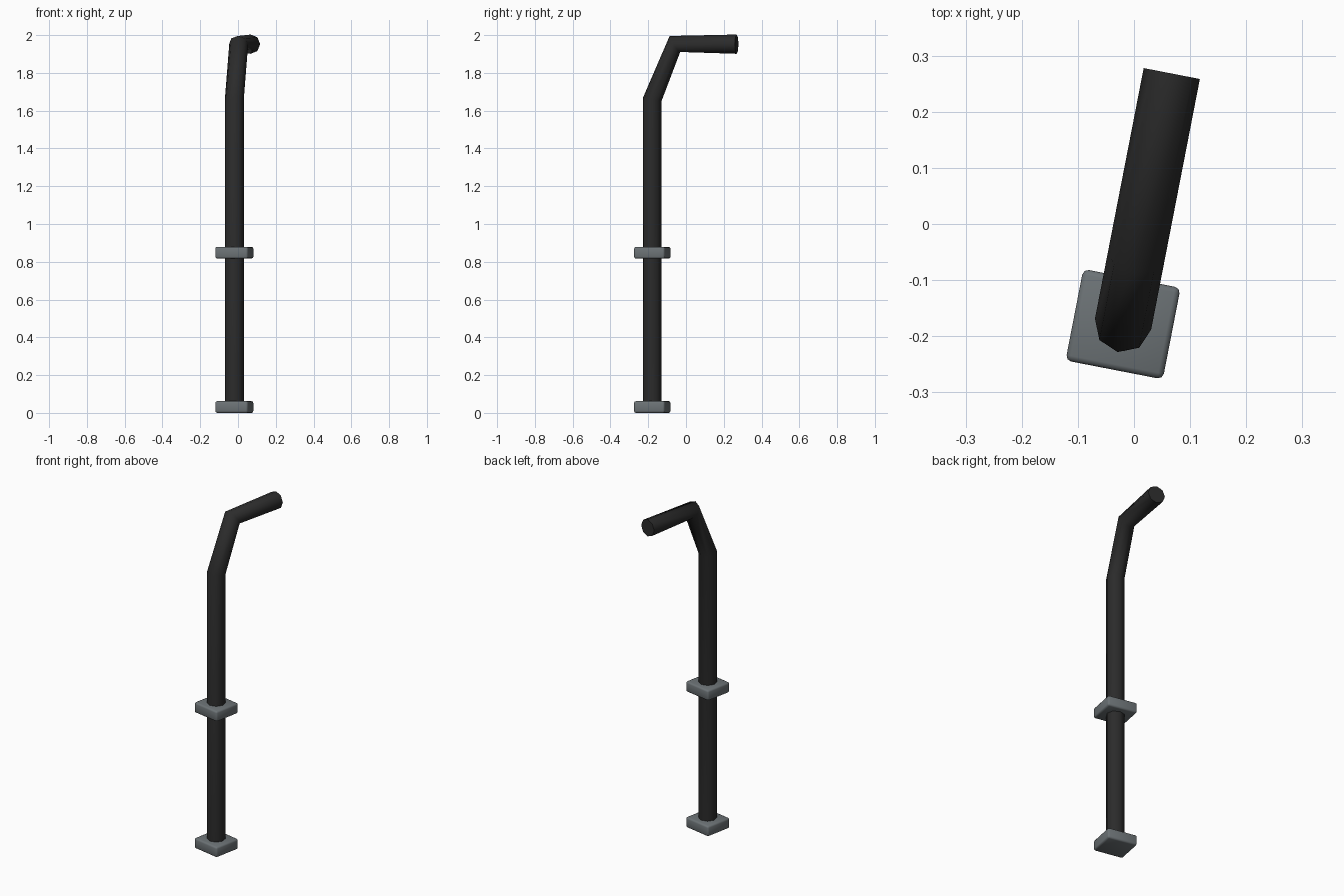
import bpy, bmesh, math
from mathutils import Vector, Matrix

if "Cube" in bpy.data.objects:
    bpy.data.objects.remove(bpy.data.objects["Cube"])

TURN = math.radians(-11)
BASE = Vector((-0.0195, -0.1785, 0))


def material(name, colour):
    m = bpy.data.materials.new(name)
    m.diffuse_color = (*colour, 1)
    m.use_nodes = True
    m.node_tree.nodes["Principled BSDF"].inputs["Base Color"].default_value = m.diffuse_color
    return m


black = material("black_metal", (0.024, 0.024, 0.024))
grey = material("grey_metal", (0.15, 0.17, 0.18))


def finish(name, bm, mat, angle):
    bmesh.ops.recalc_face_normals(bm, faces=bm.faces[:])
    me = bpy.data.meshes.new(name)
    bm.to_mesh(me)
    bm.free()
    me.materials.append(mat)
    ob = bpy.data.objects.new(name, me)
    bpy.context.collection.objects.link(ob)
    ob.location = BASE
    ob.rotation_euler.z = TURN
    bpy.ops.object.select_all(action='DESELECT')
    ob.select_set(True)
    bpy.context.view_layer.objects.active = ob
    bpy.ops.object.shade_smooth_by_angle(angle=math.radians(angle))
    return ob


# bent pipe: eight-sided rings as (local y, z, tilt) swept up and back
SIDES, RADIUS = 8, 0.051
bm = bmesh.new()
rings = []
for y, z, tilt in ((0, 0.005, 0), (0, 1.66, 9), (0.122, 1.953, 56), (0.455, 1.952, 90)):
    # tilt leans the ring towards +y
    rot = Matrix.Rotation(math.radians(-tilt), 3, 'X')
    ring = []
    for i in range(SIDES):
        a = 2 * math.pi * i / SIDES
        p = rot @ Vector((RADIUS * math.sin(a), -RADIUS * math.cos(a), 0))
        ring.append(bm.verts.new(p + Vector((0, y, z))))
    rings.append(ring)
for lo, hi in zip(rings, rings[1:]):
    for i in range(SIDES):
        j = (i + 1) % SIDES
        bm.faces.new((lo[i], lo[j], hi[j], hi[i]))
bm.faces.new(rings[0])
bm.faces.new(rings[-1])
finish("bent_pipe", bm, black, 75)

# rounded mounting plates at the foot and midway
for name, z in (("foot_plate", 0.031), ("middle_plate", 0.848)):
    bm = bmesh.new()
    bmesh.ops.create_cube(bm, size=1, matrix=Matrix.Translation((0, 0, z))
                          @ Matrix.Diagonal((0.1765, 0.166, 0.062, 1)))
    bmesh.ops.bevel(bm, geom=bm.edges[:], offset=0.01, segments=2,
                    profile=0.5, affect='EDGES')
    finish(name, bm, grey, 50)
